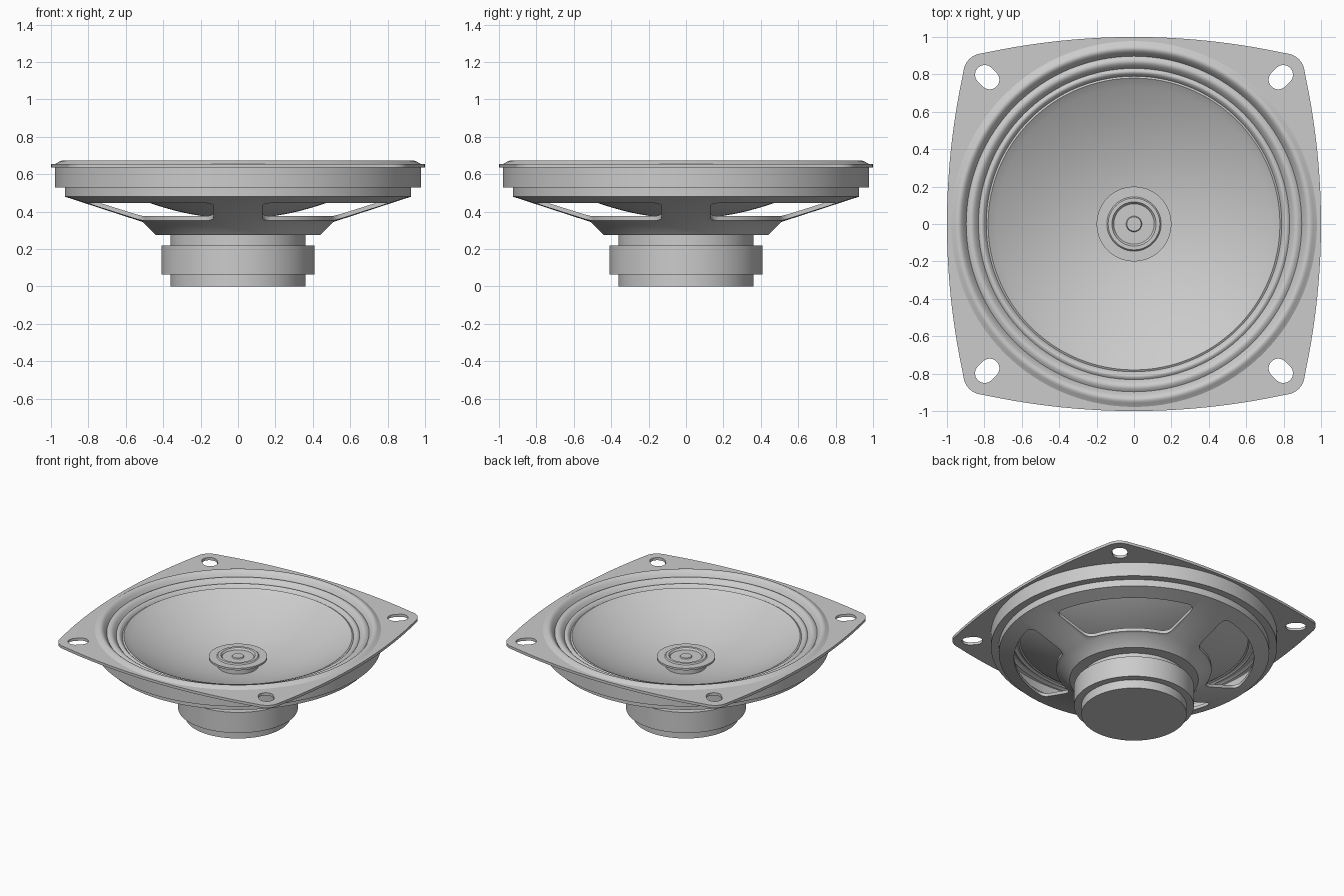
import bpy, bmesh, math
from mathutils import Vector

cube = bpy.data.objects.get("Cube")
if cube:
    bpy.data.objects.remove(cube, do_unlink=True)

grey = bpy.data.materials.new("light grey")
grey.use_nodes = True
grey.diffuse_color = (0.6, 0.6, 0.6, 1)
grey.node_tree.nodes["Principled BSDF"].inputs["Base Color"].default_value = (0.6, 0.6, 0.6, 1)


def finish(name, bm):
    """Clean the mesh, shade it and link it as an object."""
    bmesh.ops.remove_doubles(bm, verts=bm.verts, dist=1e-5)
    bmesh.ops.recalc_face_normals(bm, faces=bm.faces)
    mesh = bpy.data.meshes.new(name)
    bm.to_mesh(mesh)
    bm.free()
    mesh.materials.append(grey)
    mesh.shade_smooth()
    mesh.set_sharp_from_angle(angle=math.radians(28))
    ob = bpy.data.objects.new(name, mesh)
    bpy.context.collection.objects.link(ob)
    return ob


def lathe(name, profile, closed=False, steps=128):
    """Turn a profile of (radius, height) around the z axis."""
    bm = bmesh.new()
    vs = [bm.verts.new((r, 0, z)) for r, z in profile]
    es = [bm.edges.new(pair) for pair in zip(vs, vs[1:])]
    if closed:
        es.append(bm.edges.new((vs[-1], vs[0])))
    bmesh.ops.spin(bm, geom=vs + es, cent=(0, 0, 0), axis=(0, 0, 1),
                   angle=math.tau, steps=steps)
    return finish(name, bm)


def plate(name, outlines, z0, z1):
    """Extrude flat outlines; inner outlines become holes."""
    curve = bpy.data.curves.new(name, 'CURVE')
    curve.dimensions = '2D'
    curve.fill_mode = 'BOTH'
    curve.extrude = (z1 - z0) / 2
    for pts in outlines:
        sp = curve.splines.new('POLY')
        sp.points.add(len(pts) - 1)
        for p, (x, y) in zip(sp.points, pts):
            p.co = (x, y, 0, 1)
        sp.use_cyclic_u = True
    temp = bpy.data.objects.new(name, curve)
    bpy.context.collection.objects.link(temp)
    dg = bpy.context.evaluated_depsgraph_get()
    mesh = bpy.data.meshes.new_from_object(temp.evaluated_get(dg))
    bm = bmesh.new()
    bm.from_mesh(mesh)
    bmesh.ops.translate(bm, verts=bm.verts, vec=(0, 0, (z0 + z1) / 2))
    bpy.data.objects.remove(temp, do_unlink=True)
    bpy.data.meshes.remove(mesh)
    return finish(name, bm)


def arc(r, a0, a1, n, cx=0, cy=0):
    return [Vector((cx + r * math.cos(a0 + (a1 - a0) * i / n),
                    cy + r * math.sin(a0 + (a1 - a0) * i / n))) for i in range(n + 1)]


def fillet(p, corner, q, n=8):
    """Rounded corner between p and q, without its end points."""
    p, c, q = Vector(p), Vector(corner), Vector(q)
    return [p * (1 - t) ** 2 + c * 2 * t * (1 - t) + q * t * t
            for t in (i / n for i in range(1, n))]


def turned(pts, k):
    """Turn an outline by k quarter turns."""
    for _ in range(k):
        pts = [Vector((-y, x)) for x, y in pts]
    return pts


# Magnet stack
lathe("back_plate", [(0, 0), (.36, 0), (.36, .065), (0, .065)])
lathe("magnet", [(0, .065), (.41, .065), (.41, .22), (0, .22)])
lathe("front_plate", [(0, .22), (.36, .22), (.36, .275), (0, .275)])

# Basket
basket = lathe("basket", [
    (.978, .635), (.978, .53), (.925, .53), (.925, .48), (.51, .345), (.44, .275), (0, .275),
    (0, .30), (.43, .30), (.495, .365), (.90, .495), (.90, .55), (.955, .55), (.955, .635)],
    closed=True)

# Four basket windows between straight spokes
R_IN, R_OUT, SPOKE, ROUND = .53, .82, .13, .06


def window_outline():
    ai, ao = math.asin(SPOKE / R_IN), math.asin(SPOKE / R_OUT)
    xi, xo = R_IN * math.cos(ai), R_OUT * math.cos(ao)
    si, so = ai + ROUND / R_IN, ao + ROUND / R_OUT
    quarter = math.pi / 2
    outer = arc(R_OUT, so, quarter - so, 24)
    inner = arc(R_IN, quarter - si, si, 20)
    a, b = (SPOKE, xo - ROUND), (SPOKE, xi + ROUND)
    pts = outer + fillet(outer[-1], (SPOKE, xo), a) + [Vector(a), Vector(b)]
    pts += fillet(b, (SPOKE, xi), inner[0]) + inner
    c, d = b[::-1], a[::-1]
    pts += fillet(inner[-1], (xi, SPOKE), c) + [Vector(c), Vector(d)]
    return pts + fillet(d, (xo, SPOKE), outer[0])


cutters = []
for k in range(4):
    cutter = plate("window_cutter", [turned(window_outline(), k)], .31, .515)
    cutter.hide_render = True
    mod = basket.modifiers.new("window", 'BOOLEAN')
    mod.operation = 'DIFFERENCE'
    mod.solver = 'EXACT'
    mod.object = cutter
    cutters.append(cutter)
dg = bpy.context.evaluated_depsgraph_get()
cut = bpy.data.meshes.new_from_object(basket.evaluated_get(dg))
basket.modifiers.clear()
basket.data = cut
cut.shade_smooth()
cut.set_sharp_from_angle(angle=math.radians(28))
for cutter in cutters:
    bpy.data.objects.remove(cutter, do_unlink=True)

# Mounting flange: bowed sides, rounded corners, slotted screw holes
edge = [Vector((1 - .085 * (t / 10) ** 2, .8 * t / 10)) for t in range(-10, 11)]
side = edge + fillet((.915, .8), (.905, .905), (.8, .915))
slot = [p for a, c in ((-1, .798), (3, .772))
        for p in arc(.052, a * math.pi / 4, (a + 4) * math.pi / 4, 14, c, c)]
outline = [p for k in range(4) for p in turned(side, k)]
plate("mounting_flange",
      [outline, arc(.955, 0, math.tau * 127 / 128, 127)] + [turned(slot, k) for k in range(4)],
      .635, .655)

# Surround: gasket edge and three descending rolls, then the bowl of the cone
profile = [(.978, .655), (.965, .662)]
rolls = [(.965, .662, .897, .632, .024), (.897, .632, .832, .612, .02), (.832, .612, .79, .6, .014)]
for r0, z0, r1, z1, height in rolls:
    for i in range(1, 13):
        t = i / 12
        profile.append((r0 + (r1 - r0) * t, z0 + (z1 - z0) * t + height * math.sin(math.pi * t)))
profile.append((.78, .606))
for i in range(25):
    r = .76 - (.76 - .13) * i / 24
    profile.append((r, .375 + .217 * (r / .76) ** 2))
under = [(r, z - .012) for r, z in reversed(profile)]
lathe("cone_and_surround", profile + under, closed=True)

# Voice coil neck and the stepped cap on top of it
lathe("voice_coil", [(0, .29), (.14, .29), (.14, .447), (0, .447)], steps=64)
lathe("centre_cap", [
    (0, .44), (.2, .44), (.2, .455), (.145, .455), (.138, .463), (.118, .463),
    (.108, .45), (.042, .45), (.038, .458), (0, .458)], steps=96)
